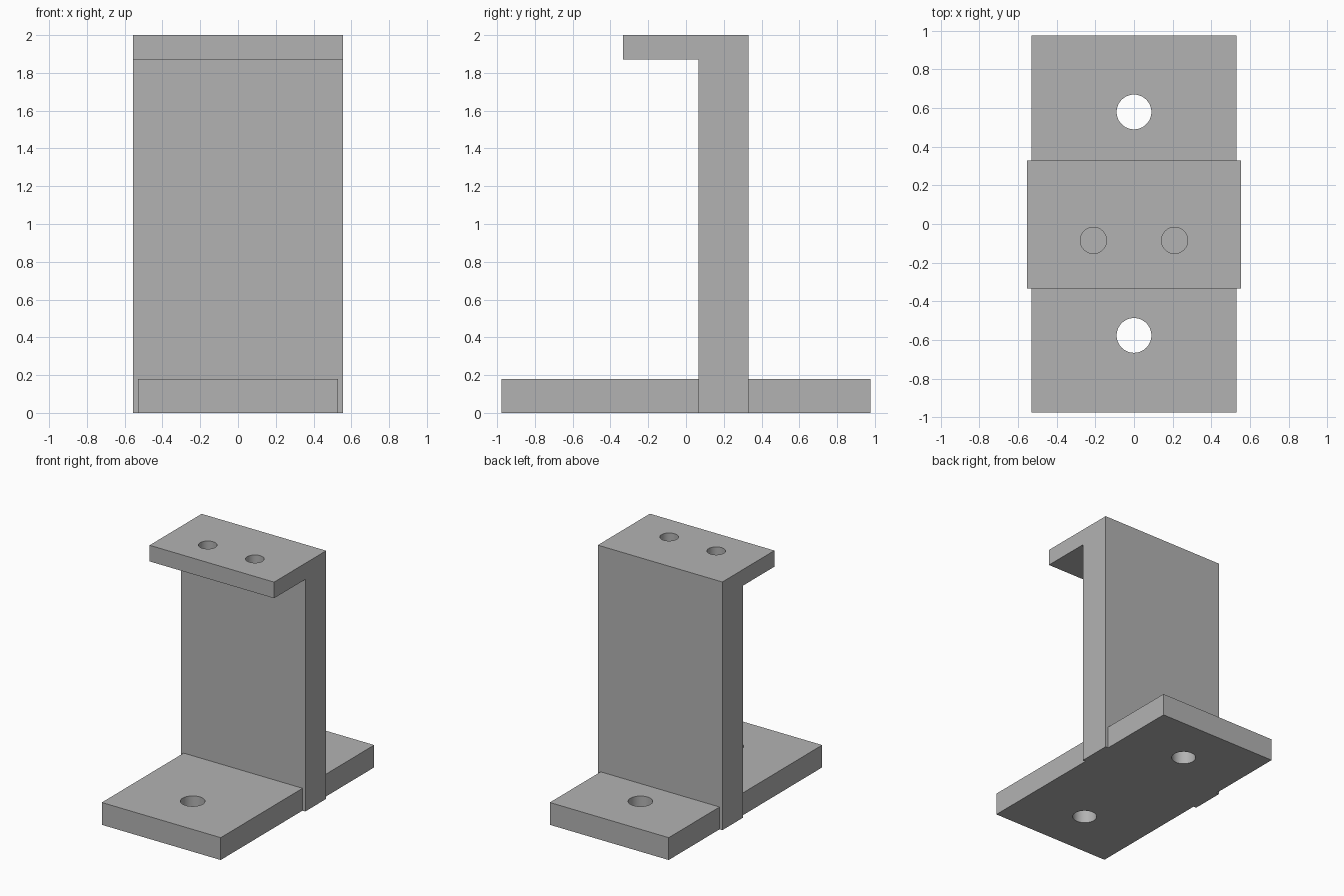
import bpy, bmesh, math

if "Cube" in bpy.data.objects:
    bpy.data.objects.remove(bpy.data.objects["Cube"])

grey = bpy.data.materials.new("light grey")
grey.diffuse_color = (0.45, 0.45, 0.45, 1)
grey.use_nodes = True
grey.node_tree.nodes["Principled BSDF"].inputs["Base Color"].default_value = grey.diffuse_color


def extruded(name, profile, half_width):
    """Extrude a (y, z) profile symmetrically along x."""
    bm = bmesh.new()
    face = bm.faces.new([bm.verts.new((-half_width, y, z)) for y, z in profile])
    out = bmesh.ops.extrude_face_region(bm, geom=[face])
    verts = [v for v in out["geom"] if isinstance(v, bmesh.types.BMVert)]
    bmesh.ops.translate(bm, verts=verts, vec=(2 * half_width, 0, 0))
    bmesh.ops.recalc_face_normals(bm, faces=bm.faces)
    mesh = bpy.data.meshes.new(name)
    bm.to_mesh(mesh)
    bm.free()
    obj = bpy.data.objects.new(name, mesh)
    bpy.context.collection.objects.link(obj)
    mesh.materials.append(grey)
    return obj


def drill(obj, x, y, z, radius):
    """Cut a vertical round hole through the plate around height z."""
    bpy.ops.mesh.primitive_cylinder_add(vertices=48, radius=radius, depth=0.4,
                                        location=(x, y, z))
    cutter = bpy.context.object
    cutter.hide_render = True
    cutter.data.materials.append(grey)
    mod = obj.modifiers.new("hole", "BOOLEAN")
    mod.operation, mod.solver, mod.object = "DIFFERENCE", "EXACT", cutter
    bpy.context.view_layer.objects.active = obj
    bpy.ops.object.modifier_apply(modifier=mod.name)
    bpy.data.objects.remove(cutter)


# Base plate with two mounting holes
base = extruded("base_plate", [(-0.977, 0), (0.977, 0), (0.977, 0.18), (-0.977, 0.18)], 0.53)
for y in (-0.577, 0.58):
    drill(base, 0, y, 0.09, 0.09)

# Upright wall with a forward top flange and two bolt holes
upright = extruded("upright_bracket", [(0.065, 0), (0.33, 0), (0.33, 2), (-0.333, 2),
                                       (-0.333, 1.87), (0.065, 1.87)], 0.555)
for x in (-0.21, 0.21):
    drill(upright, x, -0.085, 1.935, 0.068)

# Smooth hole walls, sharp plate edges
for obj in (base, upright):
    bpy.ops.object.select_all(action="DESELECT")
    obj.select_set(True)
    bpy.context.view_layer.objects.active = obj
    bpy.ops.object.shade_smooth_by_angle(angle=math.radians(30))
